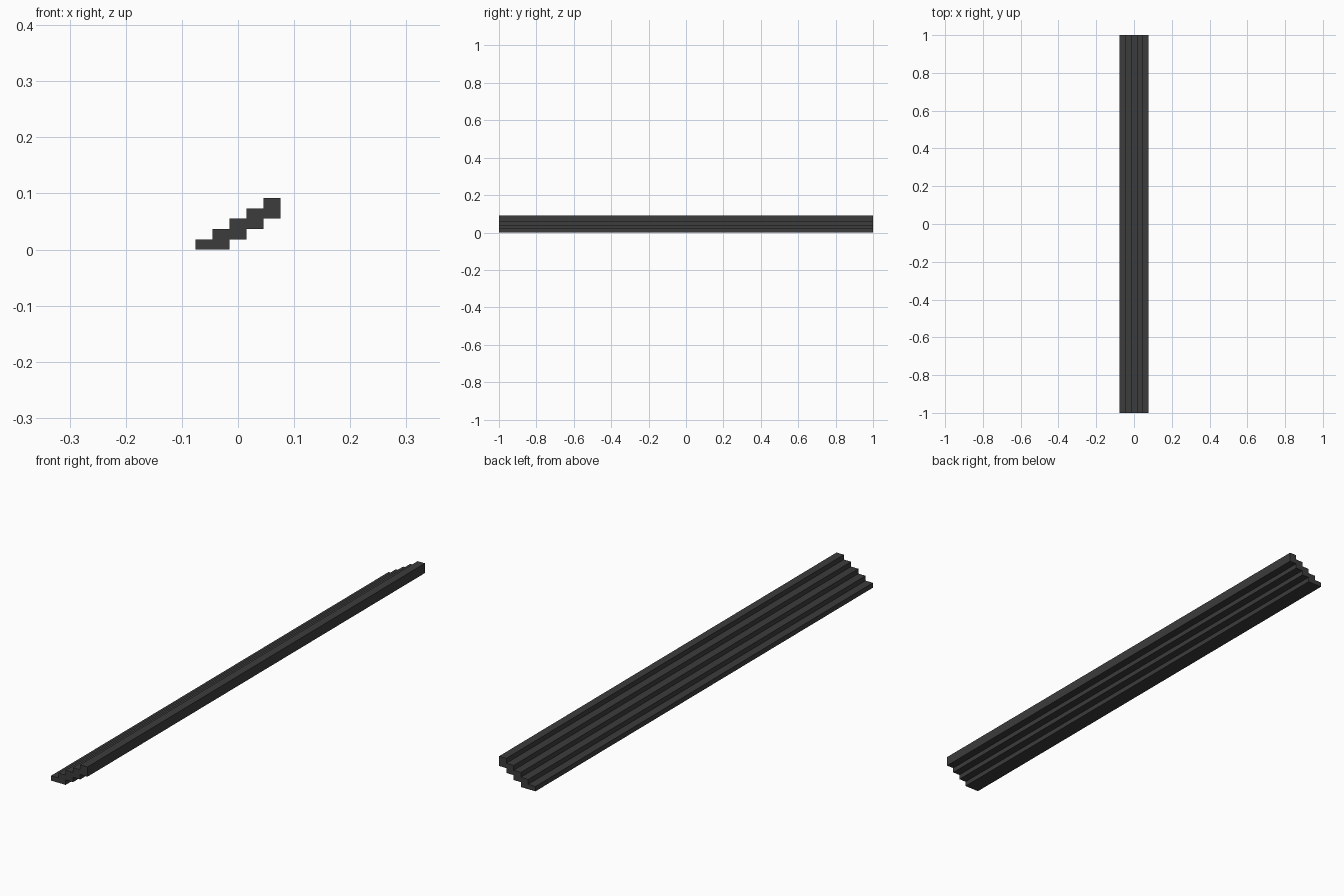
import bpy, bmesh

if "Cube" in bpy.data.objects:
    bpy.data.objects.remove(bpy.data.objects["Cube"])

STEPS, WIDTH, LENGTH, HEIGHT = 5, 0.151, 2.0, 0.0915
tread, rise = WIDTH / STEPS, HEIGHT / STEPS
x0 = -WIDTH / 2

# Stepped outline: treads going up, then the stepped underside coming back down
profile = []
for i in range(STEPS):
    profile += [(x0 + i * tread, (i + 1) * rise), (x0 + (i + 1) * tread, (i + 1) * rise)]
for i in range(STEPS - 1, 0, -1):
    z = (i - 1) * rise
    profile.append((x0 + (i + 1) * tread, z))
    if i > 1:
        profile.append((x0 + i * tread, z))
profile.append((x0, 0))

# Stair flight: outline extruded along its full length
bm = bmesh.new()
face = bm.faces.new([bm.verts.new((x, -LENGTH / 2, z)) for x, z in profile])
res = bmesh.ops.extrude_face_region(bm, geom=[face])
verts = [g for g in res["geom"] if isinstance(g, bmesh.types.BMVert)]
bmesh.ops.translate(bm, verts=verts, vec=(0, LENGTH, 0))
bmesh.ops.recalc_face_normals(bm, faces=bm.faces)
mesh = bpy.data.meshes.new("wide_stairs")
bm.to_mesh(mesh)
bm.free()
stairs = bpy.data.objects.new("wide_stairs", mesh)
bpy.context.collection.objects.link(stairs)

# Dark grey finish
mat = bpy.data.materials.new("dark_grey")
mat.diffuse_color = (0.045, 0.045, 0.045, 1)
mat.use_nodes = True
mat.node_tree.nodes["Principled BSDF"].inputs["Base Color"].default_value = mat.diffuse_color
mesh.materials.append(mat)
